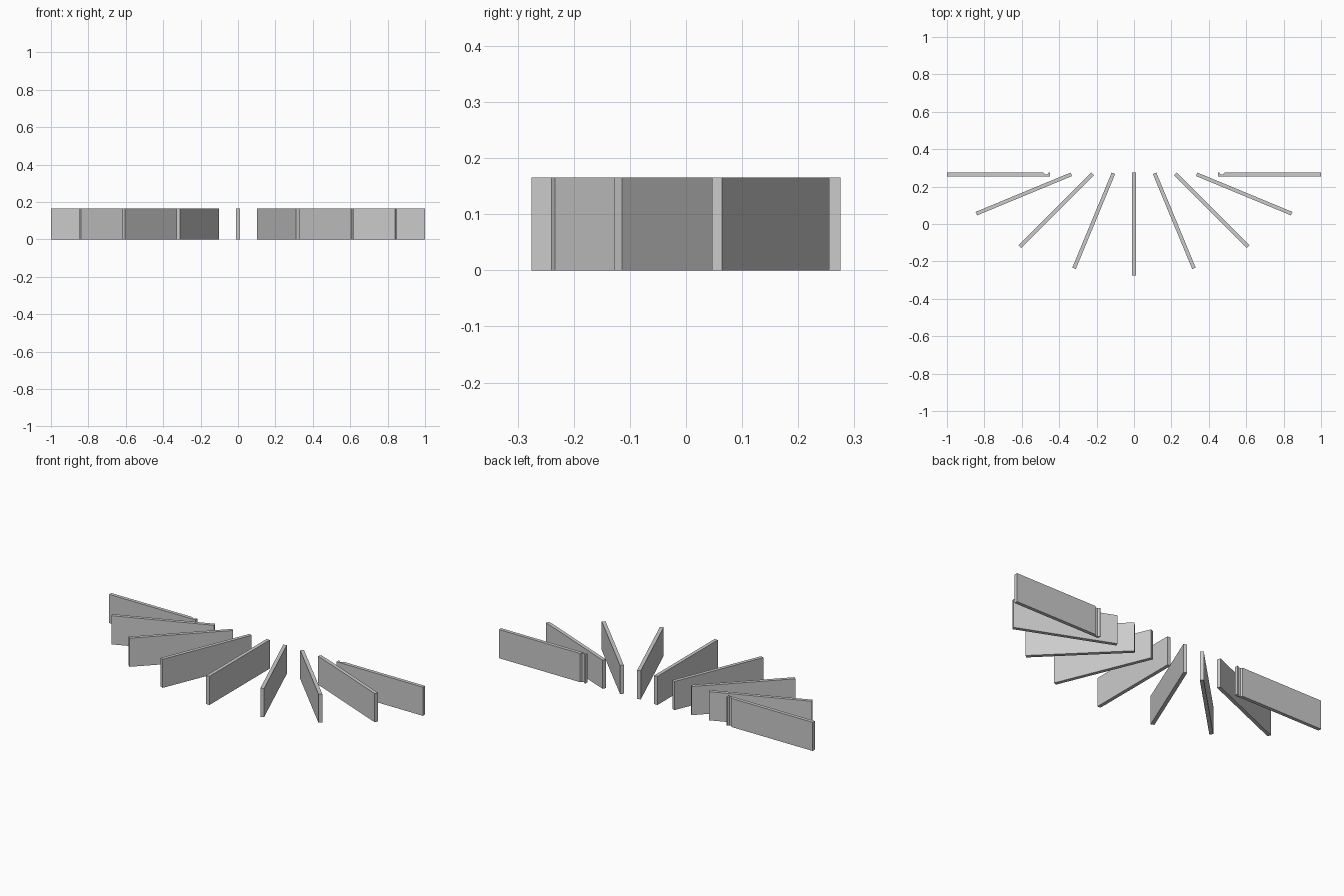
import bpy, bmesh
from math import sin, cos, radians

if "Cube" in bpy.data.objects:
    bpy.data.objects.remove(bpy.data.objects["Cube"])

LENGTH, THICK, HEIGHT, BACK = 0.55, 0.02, 0.165, 0.275


def panel(name, pivot_x, angle, side, grooved=False):
    """Upright board; u runs along its length, v across its thickness."""
    h = THICK / 2
    outline = [(0, -h), (LENGTH, -h), (LENGTH, h)]
    if grooved:  # shallow finger groove on the rear face
        outline += [(0.034, h), (0.027, 0), (0.012, 0), (0.006, h)]
    outline.append((0, h))
    a = radians(angle)
    pivot_y = BACK - h * sin(a)
    pts = [(side * (pivot_x + u * sin(a) + v * cos(a)),
            pivot_y - u * cos(a) + v * sin(a), 0) for u, v in outline]
    bm = bmesh.new()
    base = bm.faces.new([bm.verts.new(p) for p in pts])
    top = bmesh.ops.extrude_face_region(bm, geom=[base])["geom"]
    verts = [g for g in top if isinstance(g, bmesh.types.BMVert)]
    bmesh.ops.translate(bm, verts=verts, vec=(0, 0, HEIGHT))
    bmesh.ops.recalc_face_normals(bm, faces=bm.faces)
    mesh = bpy.data.meshes.new(name)
    bm.to_mesh(mesh)
    bm.free()
    bpy.context.collection.objects.link(bpy.data.objects.new(name, mesh))


# centre panel, then fanned pairs in 22.5 degree steps
panel("centre_panel", 0, 0, 1)
for i, x in enumerate((0.110, 0.221, 0.335, 0.45), start=1):
    for side, label in ((-1, "left"), (1, "right")):
        panel(f"{label}_panel_{i}", x, 22.5 * i, side, grooved=(i == 4))
